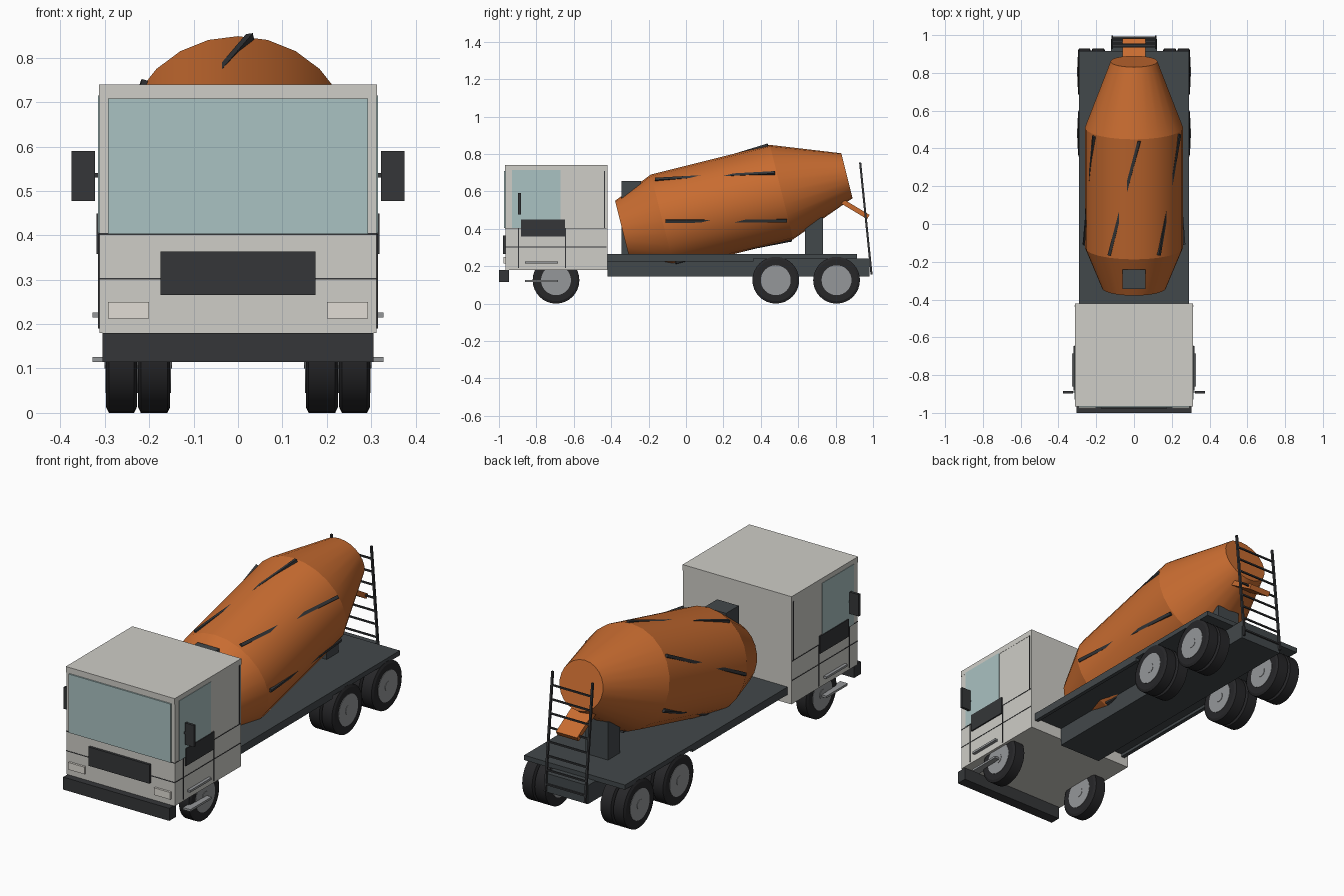
import bpy, bmesh, math
from mathutils import Vector, Matrix

if "Cube" in bpy.data.objects:
    bpy.data.objects.remove(bpy.data.objects["Cube"])


def mat(name, c):
    m = bpy.data.materials.new(name)
    m.diffuse_color = (*c, 1)
    m.use_nodes = True
    m.node_tree.nodes["Principled BSDF"].inputs["Base Color"].default_value = m.diffuse_color
    return m


CREAM = mat("cab_paint", (0.62, 0.61, 0.57))
ORANGE = mat("drum_paint", (0.58, 0.15, 0.03))
DARK = mat("dark_trim", (0.035, 0.037, 0.04))
STEEL = mat("chassis_steel", (0.055, 0.065, 0.07))
GLASS = mat("glass", (0.40, 0.54, 0.54))
RUBBER = mat("rubber", (0.02, 0.02, 0.022))
RIM = mat("rim", (0.30, 0.31, 0.32))
LAMP = mat("lamp", (0.75, 0.72, 0.66))


def finish(name, bm, m, smooth=False):
    bmesh.ops.recalc_face_normals(bm, faces=bm.faces)
    me = bpy.data.meshes.new(name)
    bm.to_mesh(me)
    bm.free()
    ob = bpy.data.objects.new(name, me)
    bpy.context.collection.objects.link(ob)
    me.materials.append(m)
    if smooth:
        bpy.ops.object.select_all(action='DESELECT')
        ob.select_set(True)
        bpy.context.view_layer.objects.active = ob
        bpy.ops.object.shade_smooth_by_angle(angle=math.radians(20))
    return ob


def box(name, x, y, z, m):
    """Box from (min, max) ranges."""
    bm = bmesh.new()
    c = Vector([(r[0] + r[1]) / 2 for r in (x, y, z)])
    s = [r[1] - r[0] for r in (x, y, z)]
    bmesh.ops.create_cube(bm, size=1, matrix=Matrix.Translation(c) @ Matrix.Diagonal((*s, 1)))
    return finish(name, bm, m)


def pair(name, x, y, z, m):
    """Box on both sides of the truck."""
    box(name + "_left", x, y, z, m)
    box(name + "_right", (-x[1], -x[0]), y, z, m)


def bar(name, p, q, w, h, m, up=(0, 0, 1)):
    """Box running from p to q, w across and h along up."""
    p, q = Vector(p), Vector(q)
    d = (q - p).normalized()
    side = d.cross(Vector(up)).normalized()
    n = side.cross(d)
    rot = Matrix((side, d, n)).transposed().to_4x4()
    bm = bmesh.new()
    bmesh.ops.create_cube(bm, size=1, matrix=Matrix.Translation((p + q) / 2) @ rot
                          @ Matrix.Diagonal((w, (q - p).length, h, 1)))
    return finish(name, bm, m)


def lathe(name, prof, place, m, seg=24):
    """Closed turned solid; place(t, r, angle) gives the point."""
    bm = bmesh.new()
    rings = [[bm.verts.new(place(t, r, 2 * math.pi * i / seg)) for i in range(seg)] for t, r in prof]
    for a, b in zip(rings, rings[1:]):
        for i in range(seg):
            j = (i + 1) % seg
            bm.faces.new((a[i], a[j], b[j], b[i]))
    bm.faces.new(rings[0])
    bm.faces.new(rings[-1])
    return finish(name, bm, m, True)


# Cab body, roof and panel seams
box("cab_body", (-.312, .312), (-.965, -.42), (.18, .71), CREAM)
box("cab_roof", (-.313, .313), (-.967, -.42), (.71, .74), CREAM)
for i, z in enumerate((.302, .403)):
    box(f"cab_seam_{i}", (-.3135, .3135), (-.9665, -.425), (z - .002, z + .002), DARK)
for i, (y, z0, z1) in enumerate(((-.895, .19, .403), (-.645, .19, .403), (-.435, .403, .71))):
    pair(f"door_seam_{i}", (.31, .315), (y - .003, y + .003), (z0, z1), DARK)

# Cab front
box("windscreen", (-.293, .293), (-.972, -.96), (.403, .708), GLASS)
box("grille", (-.175, .175), (-.978, -.96), (.265, .363), DARK)
pair("headlight", (.2, .293), (-.976, -.96), (.213, .25), LAMP)
box("front_bumper", (-.305, .305), (-1, -.945), (.115, .18), DARK)

# Cab sides
pair("side_window", (.305, .315), (-.93, -.67), (.405, .715), GLASS)
pair("door_panel", (.305, .319), (-.882, -.647), (.358, .449), DARK)
pair("mirror", (.322, .375), (-.897, -.883), (.477, .59), DARK)
pair("mirror_arm", (.31, .325), (-.893, -.887), (.53, .54), DARK)
pair("upper_step", (.308, .328), (-.86, -.685), (.215, .226), RIM)
pair("lower_step", (.285, .328), (-.86, -.685), (.115, .126), RIM)

# Chassis, deck and drum supports
box("chassis", (-.122, .122), (-.42, .98), (.145, .242), STEEL)
box("deck", (-.29, .29), (-.42, .915), (.24, .265), STEEL)
pair("deck_rail", (.27, .29), (-.42, .36), (.225, .242), STEEL)
box("front_drum_support", (-.062, .062), (-.345, -.24), (.265, .655), STEEL)
box("rear_drum_support", (-.065, .065), (.636, .733), (.265, .46), STEEL)

# Tilted mixing drum
T = math.radians(14)
AX, UP = Vector((0, math.cos(T), math.sin(T))), Vector((0, -math.sin(T), math.cos(T)))


def drum_point(t, r, a):
    return AX * t + UP * (.455 + r * math.cos(a)) + Vector((r * math.sin(a), 0, 0))


lathe("drum", [(-.235, .17), (-.015, .26), (.64, .26), (1.0, .124)], drum_point, ORANGE)

# Straight fins wrapped around the drum, sunk at the middle
for k in range(6):
    a = math.radians(60 * k - 30)
    b = a + math.radians(36)
    mid = (a + b) / 2
    out = UP * math.cos(mid) + Vector((math.sin(mid), 0, 0))
    bar(f"drum_fin_{k}", drum_point(0, .262, a), drum_point(.63, .262, b), .016, .016, DARK, out)

# Discharge chute
bar("chute", (0, .83, .55), (0, .975, .463), .122, .026, ORANGE)

# Rear ladder
top, bottom = Vector((0, .931, .755)), Vector((0, .992, .155))
for s, n in ((-1, "right"), (1, "left")):
    o = Vector((.115 * s, 0, 0))
    bar("ladder_rail_" + n, bottom + o, top + o, .01, .011, DARK, (0, 1, 0))
for i in range(8):
    p = bottom.lerp(top, .06 + i * .118)
    bar(f"ladder_rung_{i}", p - Vector((.115, 0, 0)), p + Vector((.115, 0, 0)), .008, .008, DARK)


# Wheels: rounded tyre plus rim and hub discs
def wheel(name, x0, x1, y, s):
    def place(t, r, a):
        return (s * t, y + r * math.sin(a), .125 + r * math.cos(a))
    lathe(name + "_tyre", [(x0, .112), (x0 + .006, .125), (x1 - .006, .125), (x1, .112)], place, RUBBER, 32)
    lathe(name + "_rim", [(x0 - .002, .08), (x1 + .002, .08)], place, RIM, 32)
    lathe(name + "_hub", [(x0 - .004, .025), (x1 + .004, .025)], place, RIM, 16)


for s, n in ((-1, "right"), (1, "left")):
    wheel("front_wheel_" + n, .228, .297, -.695, s)
    for i, y in enumerate((.48, .805)):
        wheel(f"rear_outer_wheel_{i}_{n}", .228, .297, y, s)
        wheel(f"rear_inner_wheel_{i}_{n}", .153, .225, y, s)
